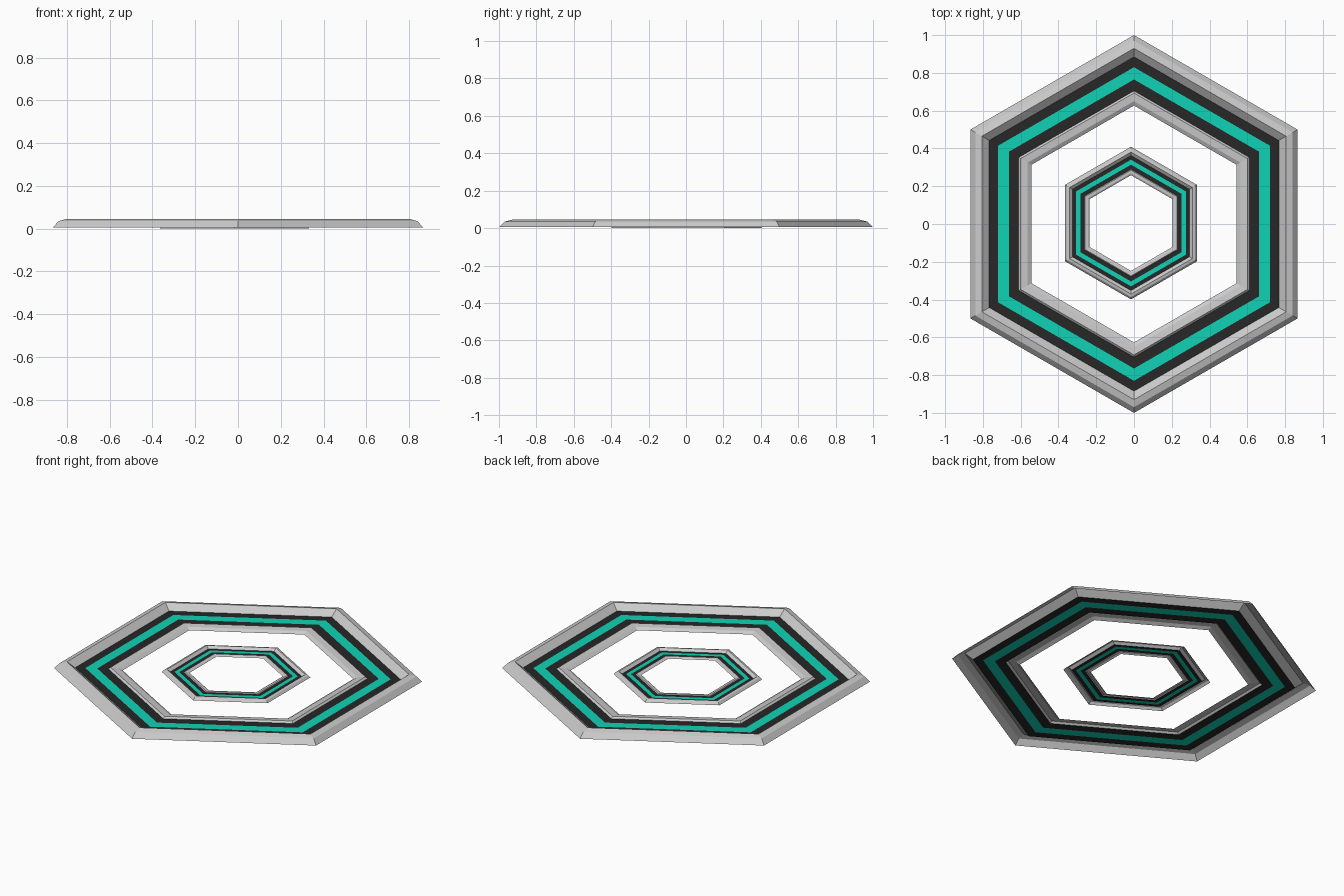
import bpy, bmesh, math

if "Cube" in bpy.data.objects:
    bpy.data.objects.remove(bpy.data.objects["Cube"])


def material(name, col):
    m = bpy.data.materials.new(name)
    m.diffuse_color = (*col, 1)
    m.use_nodes = True
    m.node_tree.nodes["Principled BSDF"].inputs["Base Color"].default_value = m.diffuse_color
    return m


black = material("black", (0.02, 0.02, 0.02))
teal = material("teal", (0.005, 0.65, 0.47))

# Cross-sections as (corner radius, height), from outside to inside
OUTER_RIM = [(1.0, .005), (.97, .035), (.93, .045), (.885, .012)]
CHANNEL_OUT = [(.885, .012), (.83, .012)]
STRIPE = [(.83, .012), (.765, .012)]
CHANNEL_IN = [(.765, .012), (.705, .012)]
INNER_RIM = [(.705, .012), (.693, .022), (.65, .018), (.627, .006)]


def hex_band(name, profile, scale, centre, mat=None):
    bm = bmesh.new()
    loops = []
    for r, z in profile:
        loops.append([bm.verts.new((r * math.sin(i * math.pi / 3), r * math.cos(i * math.pi / 3), z))
                      for i in range(6)])
    for a, b in zip(loops, loops[1:]):
        for i in range(6):
            j = (i + 1) % 6
            bm.faces.new((a[j], a[i], b[i], b[j]))
    for f in bm.faces:
        f.normal_update()
        if f.normal.z < 0:
            f.normal_flip()
    me = bpy.data.meshes.new(name)
    bm.to_mesh(me)
    bm.free()
    if mat:
        me.materials.append(mat)
    ob = bpy.data.objects.new(name, me)
    ob.scale = (scale,) * 3
    ob.location = centre
    bpy.context.collection.objects.link(ob)


# Large frame and the small, slightly off-centre one
for label, s, c in (("large", 1.0, (0, 0, 0)), ("small", .404, (-.016, .005, -.002))):
    hex_band(label + "_outer_rim", OUTER_RIM, s, c)
    hex_band(label + "_outer_channel", CHANNEL_OUT, s, c, black)
    hex_band(label + "_stripe", STRIPE, s, c, teal)
    hex_band(label + "_inner_channel", CHANNEL_IN, s, c, black)
    hex_band(label + "_inner_rim", INNER_RIM, s, c)
